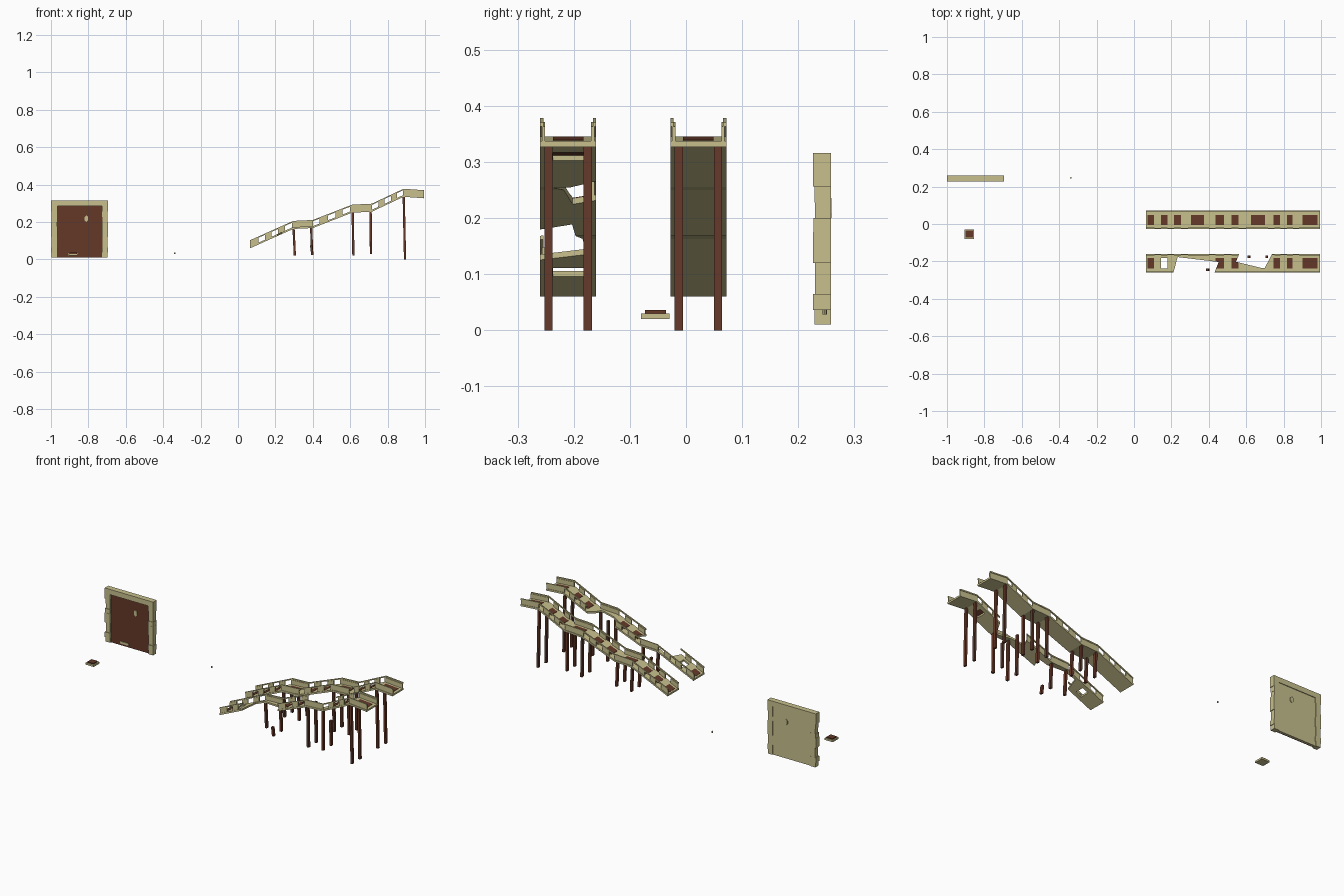
import bpy, bmesh, math
from mathutils import Vector

if "Cube" in bpy.data.objects:
    bpy.data.objects.remove(bpy.data.objects["Cube"])


def material(name, rgb):
    m = bpy.data.materials.new(name)
    m.diffuse_color = (*rgb, 1)
    m.use_nodes = True
    m.node_tree.nodes["Principled BSDF"].inputs["Base Color"].default_value = m.diffuse_color
    return m


TAN = material("sandstone", (0.58, 0.53, 0.27))
BROWN = material("dark_wood", (0.13, 0.04, 0.022))


def prism(name, base, offset, mat):
    """Extrude a closed polygon of 3D points along an offset."""
    bm = bmesh.new()
    face = bm.faces.new([bm.verts.new(p) for p in base])
    ext = bmesh.ops.extrude_face_region(bm, geom=[face], use_keep_orig=True)
    verts = [g for g in ext["geom"] if isinstance(g, bmesh.types.BMVert)]
    bmesh.ops.translate(bm, verts=verts, vec=Vector(offset))
    bmesh.ops.recalc_face_normals(bm, faces=bm.faces)
    me = bpy.data.meshes.new(name)
    bm.to_mesh(me)
    bm.free()
    ob = bpy.data.objects.new(name, me)
    bpy.context.collection.objects.link(ob)
    if mat:
        me.materials.append(mat)
    return ob


def box(name, x0, x1, y0, y1, z0, z1, mat):
    return prism(name, [(x0, y0, z0), (x1, y0, z0), (x1, y1, z0), (x0, y1, z0)],
                 (0, 0, z1 - z0), mat)


# Underside profile of the walkway (x, z)
PATH = [(.065, .06), (.295, .163), (.40, .168), (.61, .25), (.715, .255), (.885, .335), (.995, .327)]


def height(x):
    for (xa, za), (xb, zb) in zip(PATH, PATH[1:]):
        if x <= xb:
            return za + (zb - za) * (x - xa) / (xb - xa)
    return PATH[-1][1]


def strip(name, x0, x1, lo, hi, y0, y1, mat):
    """Slab that follows the walkway profile between two x positions."""
    xs = [x0] + [p[0] for p in PATH if x0 < p[0] < x1] + [x1]
    poly = [(x, y0, height(x) + lo) for x in xs]
    poly += [(x, y0, height(x) + hi) for x in reversed(xs)]
    return prism(name, poly, (0, y1 - y0, 0), mat)


# Side wall panels and wooden floor insets, by x range
WALLS = [(.065, .11), (.145, .18), (.215, .252), (.29, .402), (.437, .48), (.52, .56), (.60, .717),
         (.75, .782), (.818, .85), (.882, .995)]
PLANKS = [(.072, .108), (.145, .18), (.215, .25), (.305, .375), (.435, .48), (.52, .56),
          (.625, .70), (.747, .78), (.817, .847), (.90, .98)]
# Legs: x at top, x at bottom, z at bottom
LEGS = [(.297, .304, .02), (.391, .397, .025), (.613, .617, .02), (.709, .711, .028), (.886, .893, 0)]


def leg(name, x_top, x_bot, z0, z1, y):
    w, d = .006, .0075
    ring = [(x_bot + sx * w, y + sy * d, z0) for sx, sy in ((-1, -1), (1, -1), (1, 1), (-1, 1))]
    prism(name, ring, (x_top - x_bot, 0, z1 - z0), BROWN)


def bridge(label, yc, skip_planks=(), stubs={}, missing=()):
    parts = []
    deck = strip(label + "_deck", .065, .995, 0, .010, yc - .05, yc + .05, TAN)
    for i, (a, b) in enumerate(PLANKS):
        if i not in skip_planks:
            parts.append(strip(label + "_floor_panel", a, b, .009, .0115, yc - .027, yc + .027, BROWN))
    for s in (-1, 1):
        ya, yb = sorted((yc + s * .041, yc + s * .047))
        for a, b in WALLS:
            parts.append(strip(label + "_side_panel", a, b, .010, .036, ya, yb, TAN))
        ya, yb = sorted((yc + s * .044, yc + s * .05))
        parts.append(strip(label + "_handrail", .065, .995, .036, .043, ya, yb, TAN))
        for i, (xt, xb, z0) in enumerate(LEGS):
            if (i, s) not in missing:
                leg(label + "_leg", xt, xb, z0, stubs.get((i, s), height(xt) + .002), yc + s * .035)
    return deck, parts


def cut(ob, cutter):
    mod = ob.modifiers.new("break", 'BOOLEAN')
    mod.operation, mod.solver, mod.object = 'DIFFERENCE', 'EXACT', cutter
    bpy.context.view_layer.objects.active = ob
    bpy.ops.object.modifier_apply(modifier=mod.name)


# Intact and broken bridges
bridge("bridge", .022)
deck, parts = bridge("broken_bridge", -.21, skip_planks=(1, 2, 3, 6),
                     stubs={(1, -1): .075, (3, 1): .17}, missing=((0, -1),))

# Collapsed regions in plan
breaks = [[(.205, -.28), (.211, -.26), (.233, -.177), (.453, -.203), (.43, -.26), (.425, -.28)],
          [(.568, -.14), (.563, -.16), (.545, -.202), (.685, -.236), (.70, -.234), (.738, -.16), (.745, -.14)]]
cutters = [prism("break_cutter", [(x, y, 0) for x, y in poly], (0, 0, .5), None) for poly in breaks]
for c, (lo, hi) in zip(cutters, ((.2, .46), (.54, .75))):
    c.hide_render = True
    cut(deck, c)
    for p in parts:
        xs = [v.co.x for v in p.data.vertices]
        if xs and max(xs) > lo and min(xs) < hi:
            cut(p, c)
# Missing floor squares
for a, b in ((.145, .18), (.817, .847)):
    c = box("hole_cutter", a, b, -.237, -.183, 0, .5, None)
    c.hide_render = True
    cut(deck, c)
    cutters.append(c)
for c in cutters:
    bpy.data.objects.remove(c)
for p in parts:
    if not p.data.polygons:
        bpy.data.objects.remove(p)

# Doorway: uneven stacked stone jambs and lintel
levels = [.01, .036, .065, .12, .175, .2, .228, .256, .286]
wobble = [.003, 0, .004, 0, .001, .004, .003, 0]
for i, (z0, z1) in enumerate(zip(levels, levels[1:])):
    w = wobble[i]
    for side in (-1, 1):
        xa, xb = sorted((-.847 + side * (.153 - w), -.847 + side * (.119 + w * .6)))
        box("jamb_stone", xa, xb, .226 + w, .258, z0, z1, TAN)
box("lintel", -1, -.694, .226, .258, .286, .316, TAN)

# Door leaf: wood front, stone back, handle and footplate
box("door_back", -.97, -.724, .242, .254, .01, .287, TAN)
box("door_front", -.97, -.724, .237, .242, .01, .287, BROWN)
knob = [(-.811 + .011 * math.cos(t), .232, .218 + .018 * math.sin(t))
        for t in (math.pi * k / 3 + math.pi / 6 for k in range(6))]
prism("door_handle", knob, (0, .027, 0), TAN)
box("door_footplate", -.91, -.855, .234, .238, .02, .033, TAN)

# Floor switch
box("switch_base", -.907, -.855, -.08, -.029, .02, .03, TAN)
box("switch_button", -.9, -.862, -.073, -.036, .03, .036, BROWN)

# Small loose pebble
bpy.ops.mesh.primitive_cylinder_add(vertices=8, radius=.004, depth=.009, location=(-.338, .247, .033))
pebble = bpy.context.object
pebble.name = "pebble"
pebble.data.materials.append(TAN)
